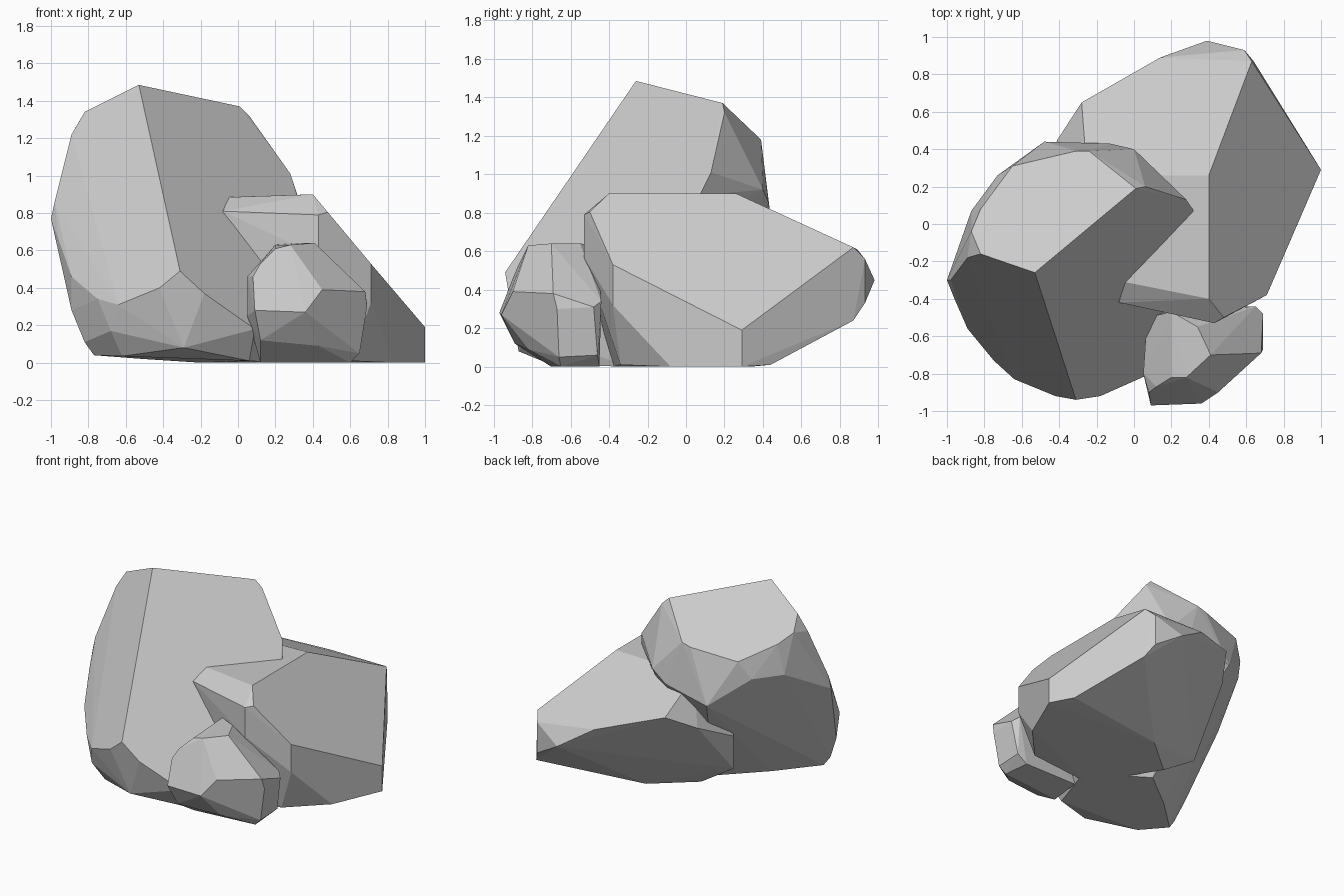
import bpy, bmesh
from math import radians


def rock(name, points):
    """Faceted boulder: the convex hull of its corner points, flat shaded."""
    bm = bmesh.new()
    for p in points:
        bm.verts.new(p)
    hull = bmesh.ops.convex_hull(bm, input=bm.verts[:])
    inside = [v for v in bm.verts if not v.link_faces]
    bmesh.ops.delete(bm, geom=inside, context='VERTS')
    # merge nearly coplanar triangles into broad chipped facets
    bmesh.ops.dissolve_limit(bm, angle_limit=radians(3), verts=bm.verts[:], edges=bm.edges[:])
    bmesh.ops.recalc_face_normals(bm, faces=bm.faces[:])
    mesh = bpy.data.meshes.new(name)
    bm.to_mesh(mesh)
    bm.free()
    obj = bpy.data.objects.new(name, mesh)
    bpy.context.collection.objects.link(obj)
    return obj


# Tall boulder: sloped crown, rounded left rim, undercut back
rock("tall_boulder", [
    (-.53, -.26, 1.485), (.01, .19, 1.37), (.06, .20, 1.32), (.28, .13, 1.01),
    (.32, .07, .89), (.38, -.10, .64), (-.82, -.16, 1.34), (-.89, -.18, 1.22),
    (-.87, -.04, 1.255), (-.82, .08, 1.20), (-.65, .31, 1.11), (-.31, .39, 1.16),
    (-.24, .39, 1.18), (.0, .40, .92), (-.13, .43, .85), (-.48, .44, .78),
    (-.73, .26, .98), (-.87, .07, .98), (-.95, -.17, .85), (-.98, -.30, .86),
    (-1.0, -.30, .77), (-.96, -.40, .66), (-.89, -.56, .46), (-.75, -.73, .34),
    (-.64, -.83, .31), (-.42, -.92, .40), (-.31, -.94, .49), (-.18, -.92, .37),
    (.09, -.80, .18), (-.29, -.87, .08), (-.68, -.77, .17), (-.89, -.52, .28),
    (-.82, -.55, .11), (-.77, -.54, .04), (-.62, -.70, .035), (-.29, -.80, .055),
    (.06, -.70, .01), (-.51, -.29, .02), (-.20, -.04, 0), (.20, -.30, 0),
])

# Broad boulder: level top, long slope to the right, undercut at the back
rock("broad_boulder", [
    (.40, .26, .90), (.40, -.40, .90), (-.05, -.31, .885), (-.08, -.42, .81),
    (.43, -.53, .79), (.48, -.50, .805), (.43, -.53, .57), (.71, -.38, .53),
    (.71, -.38, .32), (1.0, .29, .19), (1.0, .29, 0), (.84, -.08, 0),
    (.60, -.34, .01), (.10, -.38, 0), (.63, .87, .62), (.59, .93, .56),
    (.39, .98, .45), (.59, .93, .33), (.64, .87, .24), (.90, .44, .01),
    (.14, .89, .61), (-.28, .65, .72), (-.25, .26, .88), (-.41, .45, .60),
    (-.50, .15, .45), (-.46, .09, .17), (-.19, .09, 0), (.10, .335, 0),
])

# Small stone leaning on the front
rock("small_stone", [
    (.28, -.82, .63), (.20, -.82, .61), (.41, -.70, .64), (.34, -.55, .64),
    (.20, -.47, .63), (.68, -.69, .38), (.45, -.90, .39), (.36, -.96, .27),
    (.09, -.97, .28), (.08, -.90, .46), (.12, -.87, .53), (.05, -.80, .46),
    (.05, -.80, .25), (.07, -.50, .40), (.69, -.67, .30), (.69, -.48, .31),
    (.65, -.44, .34), (.65, -.66, .05), (.65, -.46, .06), (.60, -.65, 0),
    (.12, -.89, .12), (.43, -.82, .09), (.12, -.70, 0), (.15, -.45, 0),
    (.58, -.45, 0),
])
